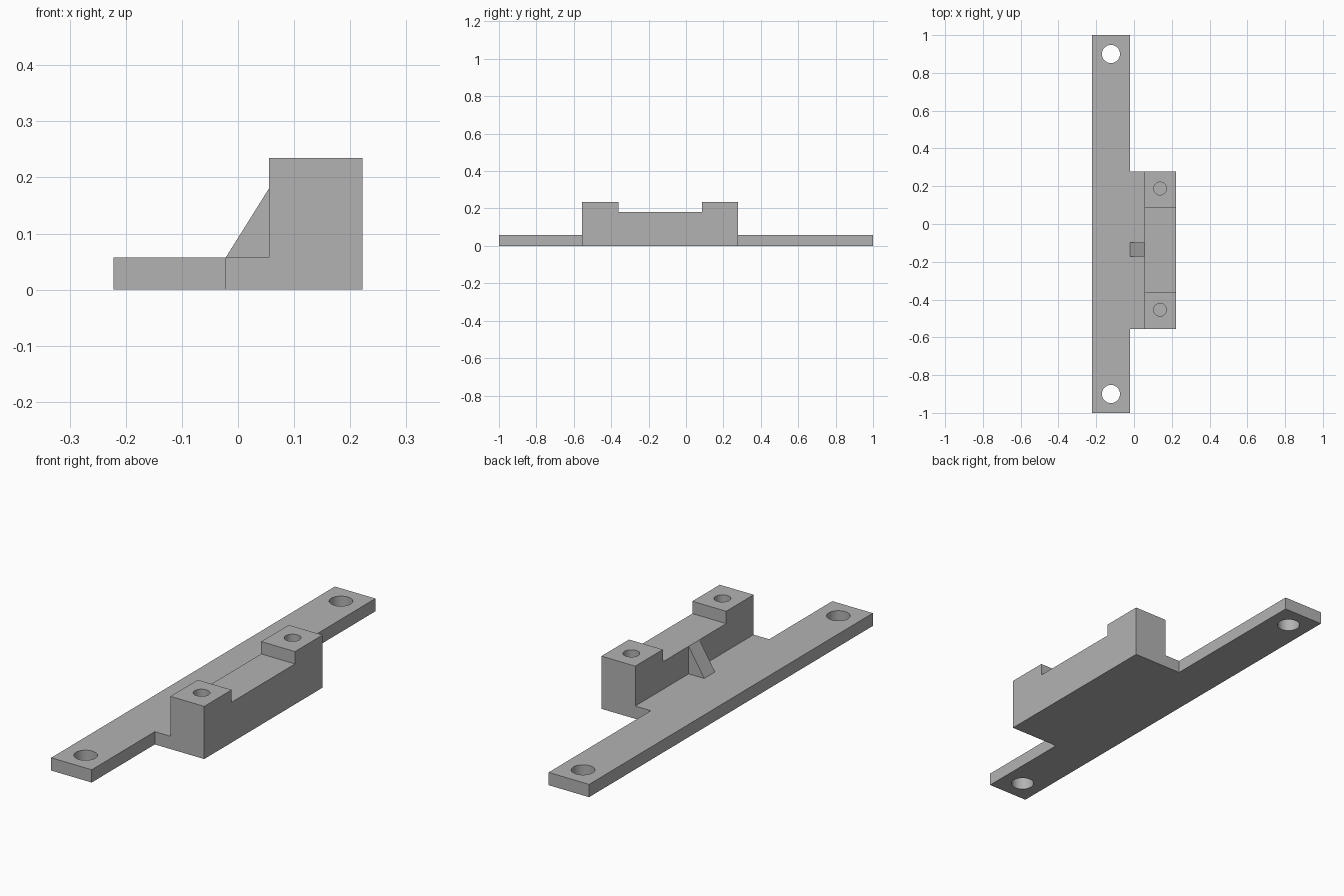
import bpy
import bmesh
import math
from mathutils import Vector

old = bpy.data.objects.get("Cube")
if old:
    bpy.data.objects.remove(old, do_unlink=True)

grey = bpy.data.materials.new("plain grey")
grey.use_nodes = True
colour = (0.45, 0.45, 0.45, 1)
grey.diffuse_color = colour
grey.node_tree.nodes["Principled BSDF"].inputs["Base Color"].default_value = colour


def prism(name, points, direction):
    """Extrude a flat outline of 3D points along a direction."""
    bm = bmesh.new()
    face = bm.faces.new([bm.verts.new(p) for p in points])
    ext = bmesh.ops.extrude_face_region(bm, geom=[face])
    moved = [g for g in ext["geom"] if isinstance(g, bmesh.types.BMVert)]
    bmesh.ops.translate(bm, verts=moved, vec=Vector(direction))
    bmesh.ops.recalc_face_normals(bm, faces=bm.faces)
    mesh = bpy.data.meshes.new(name)
    bm.to_mesh(mesh)
    bm.free()
    mesh.materials.append(grey)
    obj = bpy.data.objects.new(name, mesh)
    bpy.context.collection.objects.link(obj)
    return obj


def drill(target, x, y, radius, bottom, top):
    """Cut a vertical round hole and discard the cutter."""
    steps = 48
    ring = [(x + radius * math.cos(2 * math.pi * i / steps),
             y + radius * math.sin(2 * math.pi * i / steps), bottom)
            for i in range(steps)]
    cutter = prism("hole_cutter", ring, (0, 0, top - bottom))
    cutter.hide_render = True
    mod = target.modifiers.new("hole", "BOOLEAN")
    mod.operation = "DIFFERENCE"
    mod.solver = "EXACT"
    mod.object = cutter
    bpy.context.view_layer.objects.active = target
    bpy.ops.object.modifier_apply(modifier=mod.name)
    bpy.data.objects.remove(cutter, do_unlink=True)


# Main dimensions
half_width = 0.222
strip_edge, block_edge = -0.022, 0.055
front, back = -0.555, 0.279
plate_top, ledge_top, post_top = 0.057, 0.18, 0.235

# Mounting plate: long strip with a wider tongue under the block
outline = [(-half_width, -1), (strip_edge, -1), (strip_edge, front),
           (half_width, front), (half_width, back), (strip_edge, back),
           (strip_edge, 1), (-half_width, 1)]
plate = prism("mounting_plate", [(x, y, 0) for x, y in outline], (0, 0, plate_top))
for y in (-0.9, 0.9):
    drill(plate, -0.122, y, 0.048, -0.1, 0.2)

# Support block with a raised post at each end
profile = [(front, plate_top), (back, plate_top), (back, post_top),
           (0.085, post_top), (0.085, ledge_top), (-0.362, ledge_top),
           (-0.362, post_top), (front, post_top)]
block = prism("support_block", [(block_edge, y, z) for y, z in profile],
              (half_width - block_edge, 0, 0))
for y in (-0.454, 0.188):
    drill(block, 0.138, y, 0.034, plate_top + 0.005, 0.4)

# Triangular gusset bracing the block
prism("gusset", [(strip_edge, -0.173, plate_top), (block_edge, -0.173, plate_top),
                 (block_edge, -0.173, ledge_top)], (0, 0.076, 0))

# Smooth hole walls, sharp edges elsewhere
bpy.ops.object.select_all(action="DESELECT")
for obj in (plate, block):
    obj.select_set(True)
bpy.context.view_layer.objects.active = plate
bpy.ops.object.shade_smooth_by_angle(angle=math.radians(30))
